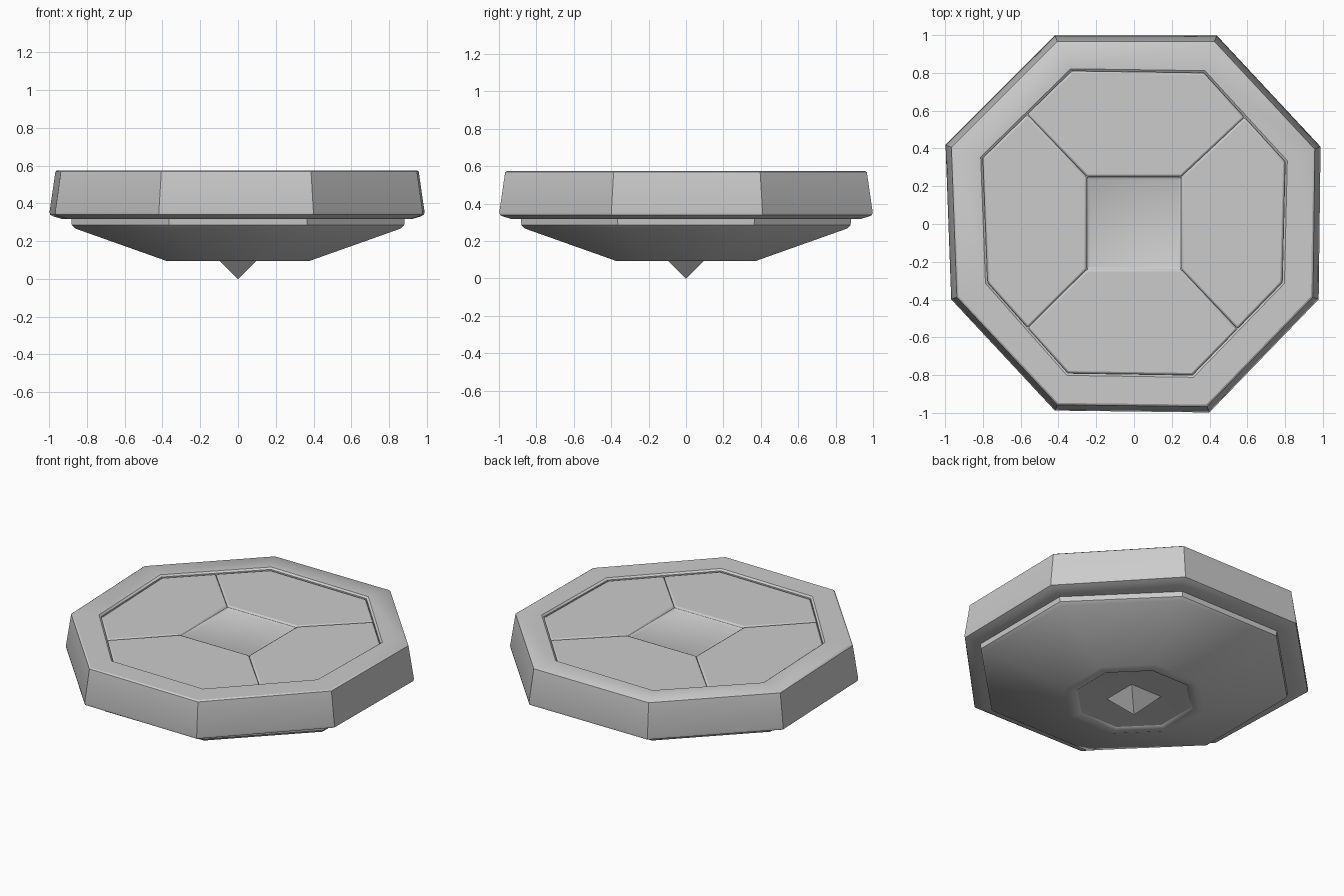
import bpy, bmesh, math
from mathutils import Vector

cube = bpy.data.objects.get("Cube")
if cube:
    bpy.data.objects.remove(cube, do_unlink=True)

stone = bpy.data.materials.new("grey stone")
stone.use_nodes = True
GREY = (0.6, 0.6, 0.6, 1)
stone.diffuse_color = GREY
stone.node_tree.nodes["Principled BSDF"].inputs["Base Color"].default_value = GREY

# Slightly uneven octagons: outer edge of the rim, and its inner edge
OUTER = [(-.42, 1), (.44, 1), (.99, .41), (.98, -.4),
         (.4, -1), (-.42, -.99), (-.97, -.4), (-1, .42)]
INNER = [(-.33, .81), (.37, .8), (.8, .33), (.785, -.31),
         (.31, -.8), (-.35, -.79), (-.775, -.31), (-.8, .35)]
SQUARE = [(-.25, .25), (.25, .25), (.25, -.24), (-.25, -.24)]


def finish(name, bm, bevel=0):
    bmesh.ops.recalc_face_normals(bm, faces=bm.faces)
    mesh = bpy.data.meshes.new(name)
    bm.to_mesh(mesh)
    bm.free()
    obj = bpy.data.objects.new(name, mesh)
    bpy.context.collection.objects.link(obj)
    mesh.materials.append(stone)
    if bevel:
        mod = obj.modifiers.new("worn edges", 'BEVEL')
        mod.width, mod.segments = bevel, 2
    bpy.ops.object.select_all(action='DESELECT')
    obj.select_set(True)
    bpy.context.view_layer.objects.active = obj
    bpy.ops.object.shade_smooth_by_angle(angle=math.radians(35))
    return obj


def loft(name, rings, cap_start=False, cap_end=False, bevel=0):
    """Skin a list of (outline, scale, height) rings."""
    bm = bmesh.new()
    loops = [[bm.verts.new((x * s, y * s, z)) for x, y in outline]
             for outline, s, z in rings]
    for a, b in zip(loops, loops[1:]):
        for i in range(len(a)):
            j = (i + 1) % len(a)
            bm.faces.new((a[i], a[j], b[j], b[i]))
    if cap_start:
        bm.faces.new(loops[0])
    if cap_end:
        bm.faces.new(loops[-1])
    return finish(name, bm, bevel)


# Heavy octagonal rim
loft("rim", [(INNER, 1, .52), (INNER, 1, .565), (INNER, 1.015, .575),
             (OUTER, .957, .575), (OUTER, .967, .568), (OUTER, .998, .355),
             (OUTER, .995, .34), (OUTER, .975, .33), (OUTER, .93, .317),
             (OUTER, .8, .317)])

# Four floor panels around the sunken square, meeting in narrow grooves
def midpoint(i):
    a, b = Vector(INNER[i % 8]), Vector(INNER[(i + 1) % 8])
    return tuple((a + b) / 2)


for k, side in enumerate(("back", "left", "front", "right")):
    panel = [SQUARE[k], midpoint(2 * k - 1), INNER[2 * k],
             INNER[2 * k + 1], midpoint(2 * k + 1), SQUARE[(k + 1) % 4]]
    loft(side + "_panel", [(panel, 1, .5), (panel, 1, .562)],
         True, True, bevel=.011)

# Sunken centre slab
loft("centre_slab", [(SQUARE, 1, .5), (SQUARE, 1, .553), (SQUARE, .93, .543)],
     True, True)

# Tapered underside with a shallow dish in its foot
half = math.tan(math.pi / 8)
REGULAR = [(-half, 1), (half, 1), (1, half), (1, -half),
           (half, -1), (-half, -1), (-1, -half), (-1, half)]
loft("underside", [(REGULAR, .885, .34), (REGULAR, .88, .285),
                   (REGULAR, .862, .267), (REGULAR, .4, .103),
                   (REGULAR, .375, .094), (REGULAR, .335, .1),
                   (REGULAR, .325, .108), (REGULAR, .2, .114)], True, True)

# Pointed square tip below
TIP = [(-1, 1), (1, 1), (1, -1), (-1, -1)]
loft("bottom_tip", [(TIP, .14, .14), (TIP, .002, 0)], True, True)
